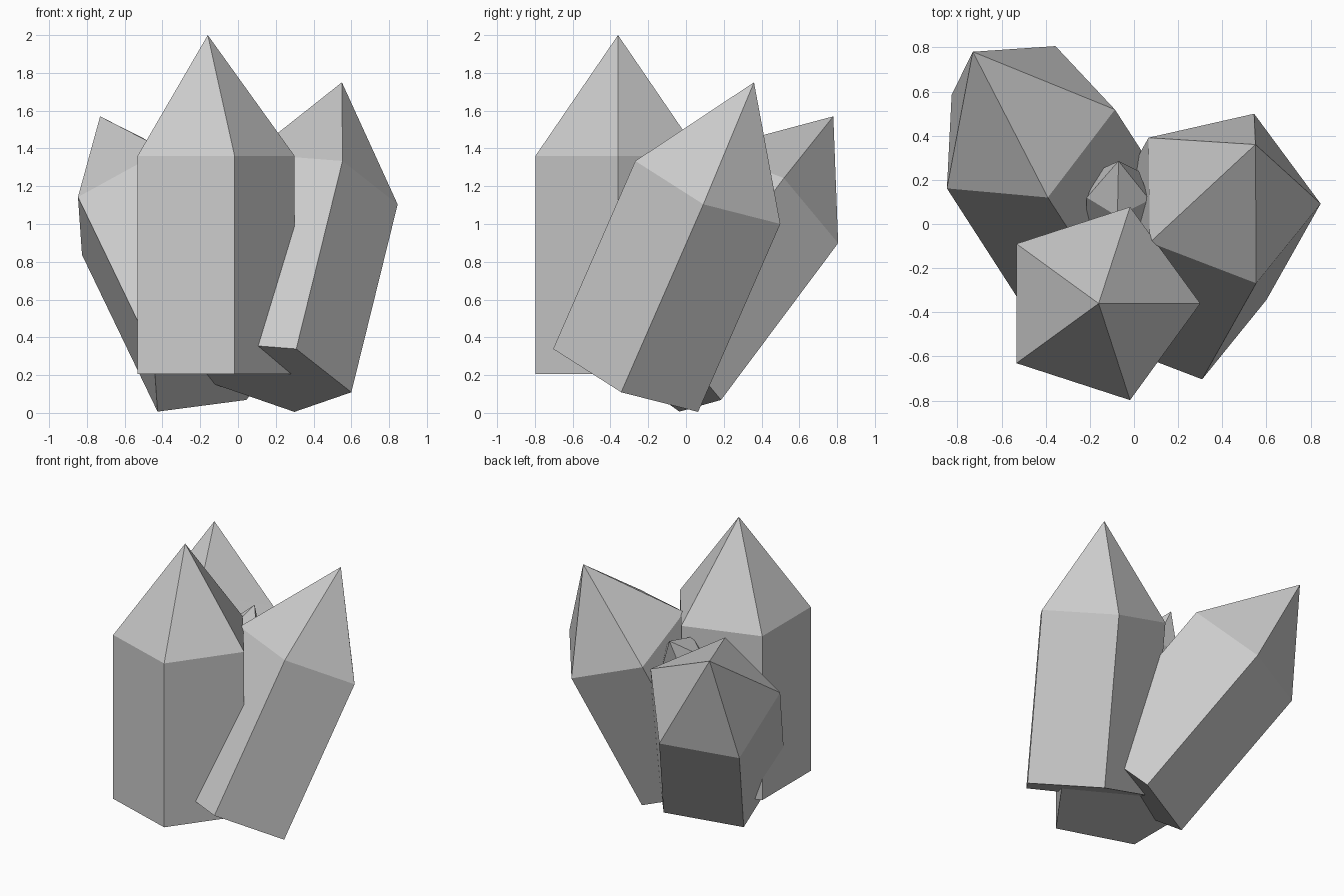
import bpy, bmesh
from math import radians
from mathutils import Vector, Matrix

if "Cube" in bpy.data.objects:
    bpy.data.objects.remove(bpy.data.objects["Cube"])

SIDES = 5


def crystal(name, shoulder, body, tip, radius, corner):
    """Pentagonal prism ending at the shoulder centre, capped by a pyramid.
    body: vector from base to shoulder; corner: a point towards one shoulder corner."""
    shoulder, body, tip = Vector(shoulder), Vector(body), Vector(tip)
    axis = body.normalized()
    spoke = Vector(corner) - shoulder
    spoke = (spoke - axis * spoke.dot(axis)).normalized() * radius

    bm = bmesh.new()
    top, base = [], []
    for i in range(SIDES):
        p = shoulder + Matrix.Rotation(radians(360 / SIDES * i), 3, axis) @ spoke
        top.append(bm.verts.new(p))
        base.append(bm.verts.new(p - body))
    point = bm.verts.new(tip)
    bm.faces.new(base[::-1])
    for i in range(SIDES):
        j = (i + 1) % SIDES
        bm.faces.new((base[i], base[j], top[j], top[i]))
        bm.faces.new((top[i], top[j], point))
    bmesh.ops.recalc_face_normals(bm, faces=bm.faces)
    mesh = bpy.data.meshes.new(name)
    bm.to_mesh(mesh)
    bm.free()
    obj = bpy.data.objects.new(name, mesh)
    bpy.context.collection.objects.link(obj)
    return obj


# Upright main crystal
crystal("upright_crystal", (-0.16, -0.36, 1.36), (0, 0, 1.155),
        (-0.16, -0.36, 2.0), 0.46, (0.30, -0.36, 1.36))
# Crystal leaning right and back
crystal("right_leaning_crystal", (0.416, 0.126, 1.195), (0.245, 0.435, 0.995),
        (0.55, 0.36, 1.75), 0.44, (0.84, 0.09, 1.10))
# Crystal leaning left and back
crystal("left_leaning_crystal", (-0.501, 0.438, 1.103), (-0.40, 0.62, 0.83),
        (-0.73, 0.78, 1.57), 0.445, (-0.845, 0.16, 1.14))
# Small crystal between the others
crystal("small_crystal", (-0.07, 0.15, 1.186), (0.01, 0.385, 0.46),
        (-0.07, 0.285, 1.346), 0.15, (-0.075, 0.04, 1.28))
